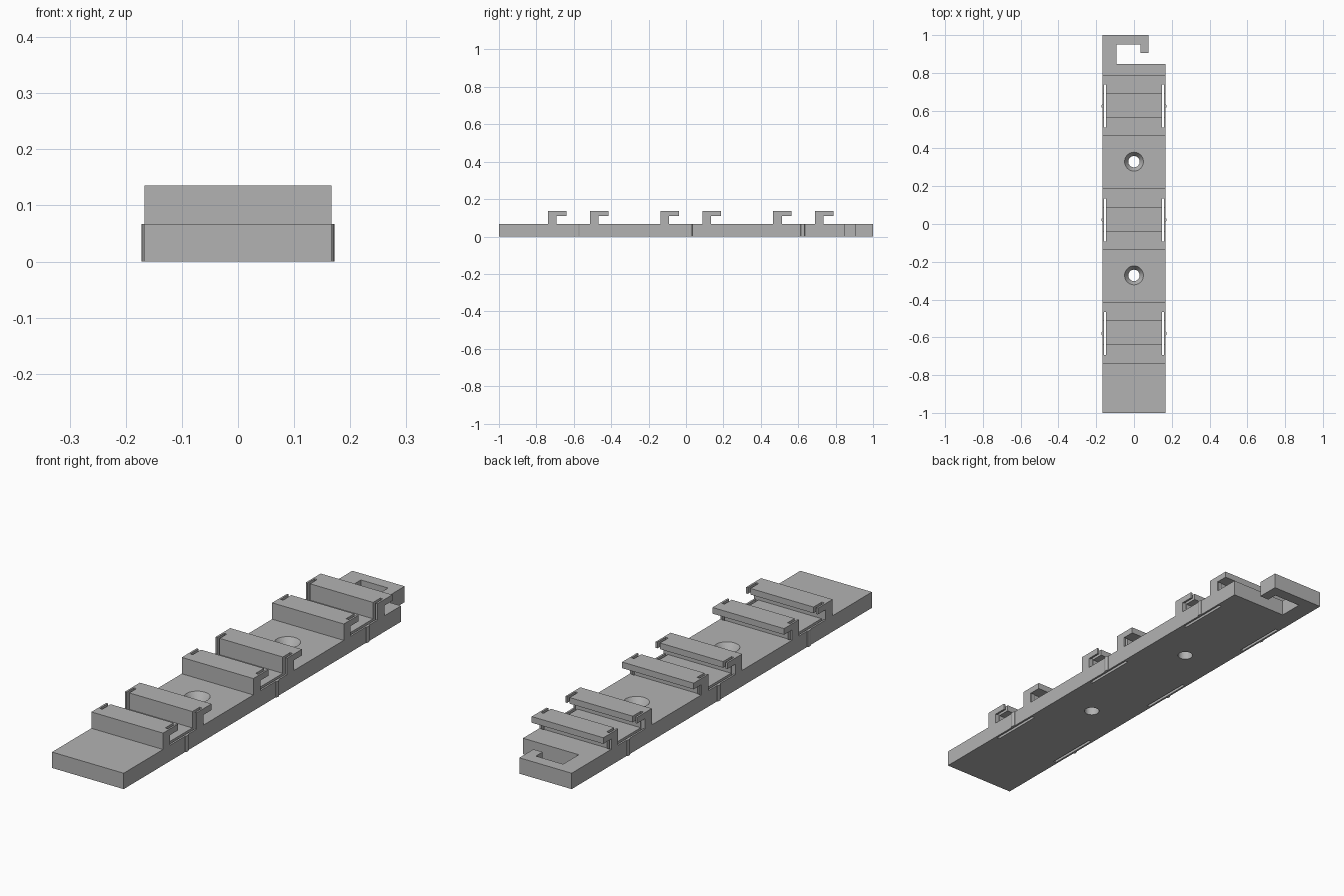
import bpy, bmesh, math
from mathutils import Matrix

cube = bpy.data.objects.get("Cube")
if cube:
    bpy.data.objects.remove(cube, do_unlink=True)

HALF_W, BASE_H, TOP = 0.167, 0.067, 0.136
PITCH = 0.602
STATIONS = [-0.58 + i * PITCH for i in range(3)]

grey = bpy.data.materials.new("plain grey")
grey.use_nodes = True
colour = (0.45, 0.45, 0.45, 1)
grey.diffuse_color = colour
grey.node_tree.nodes["Principled BSDF"].inputs["Base Color"].default_value = colour


def finish(name, bm):
    bmesh.ops.recalc_face_normals(bm, faces=bm.faces)
    mesh = bpy.data.meshes.new(name)
    bm.to_mesh(mesh)
    bm.free()
    mesh.materials.append(grey)
    ob = bpy.data.objects.new(name, mesh)
    bpy.context.collection.objects.link(ob)
    return ob


def prism(bm, points, offset):
    """Extrude a flat outline along an offset."""
    face = bm.faces.new([bm.verts.new(p) for p in points])
    new = bmesh.ops.extrude_face_region(bm, geom=[face])["geom"]
    bmesh.ops.translate(bm, vec=offset, verts=[v for v in new if isinstance(v, bmesh.types.BMVert)])


def cutter(name, bm):
    ob = finish(name, bm)
    ob.hide_render = True
    ob.hide_set(True)
    return ob


# Slots that free a thin spring strip along both edges, at every station
bm = bmesh.new()
for y in STATIONS:
    for side in (-1, 1):
        place = Matrix.Translation((side * 0.153, y, 0.07)) @ Matrix.Diagonal((0.012, 0.228, 0.3, 1))
        bmesh.ops.create_cube(bm, size=1, matrix=place)
slots = cutter("slot_cutter", bm)

# Countersunk screw holes, each turned from a half section
bm = bmesh.new()
for y in (-0.272, 0.33):
    section = [(0, -0.05), (0.03, -0.05), (0.03, 0.037), (0.05, BASE_H), (0.05, 0.1), (0, 0.1)]
    verts = [bm.verts.new((r, y, z)) for r, z in section]
    edges = [bm.edges.new(pair) for pair in zip(verts, verts[1:])]
    bmesh.ops.spin(bm, geom=verts + edges, cent=(0, y, 0), axis=(0, 0, 1),
                   angle=math.tau, steps=40, use_duplicate=False)
bmesh.ops.remove_doubles(bm, verts=bm.verts, dist=1e-5)
holes = cutter("screw_hole_cutter", bm)


def cut(ob, *tools):
    for tool in tools:
        mod = ob.modifiers.new(tool.name, 'BOOLEAN')
        mod.operation, mod.solver, mod.object = 'DIFFERENCE', 'EXACT', tool


# Base plate with the latch hook at its back end
outline = [(-HALF_W, -1), (HALF_W, -1), (HALF_W, 0.847), (-0.093, 0.847),
           (-0.093, 0.951), (0.034, 0.951), (0.034, 0.906), (0.077, 0.906),
           (0.077, 1), (-HALF_W, 1)]
bm = bmesh.new()
prism(bm, [(x, y, 0) for x, y in outline], (0, 0, BASE_H))
cut(finish("base_plate", bm), slots, holes)

# Pairs of hooked rails, all opening toward the back
for i, station in enumerate(STATIONS):
    for label, start in (("front", -0.158), ("back", 0.066)):
        y = station + start
        profile = [(y, BASE_H), (y, TOP), (y + 0.099, TOP), (y + 0.099, 0.11),
                   (y + 0.046, 0.11), (y + 0.046, BASE_H)]
        bm = bmesh.new()
        prism(bm, [(-HALF_W, py, pz) for py, pz in profile], (2 * HALF_W, 0, 0))
        cut(finish(f"{label}_rail_{i + 1}", bm), slots)

# Small rounded snap bumps on the outer faces of the spring strips
for i, y in enumerate(STATIONS):
    for label, side in (("right", -1), ("left", 1)):
        arc = [(side * (HALF_W - 0.001 + 0.006 * math.sin(a)), y - 0.012 * math.cos(a), 0)
               for a in (math.pi * k / 6 for k in range(7))]
        bm = bmesh.new()
        prism(bm, arc, (0, 0, BASE_H))
        finish(f"{label}_snap_bump_{i + 1}", bm)
